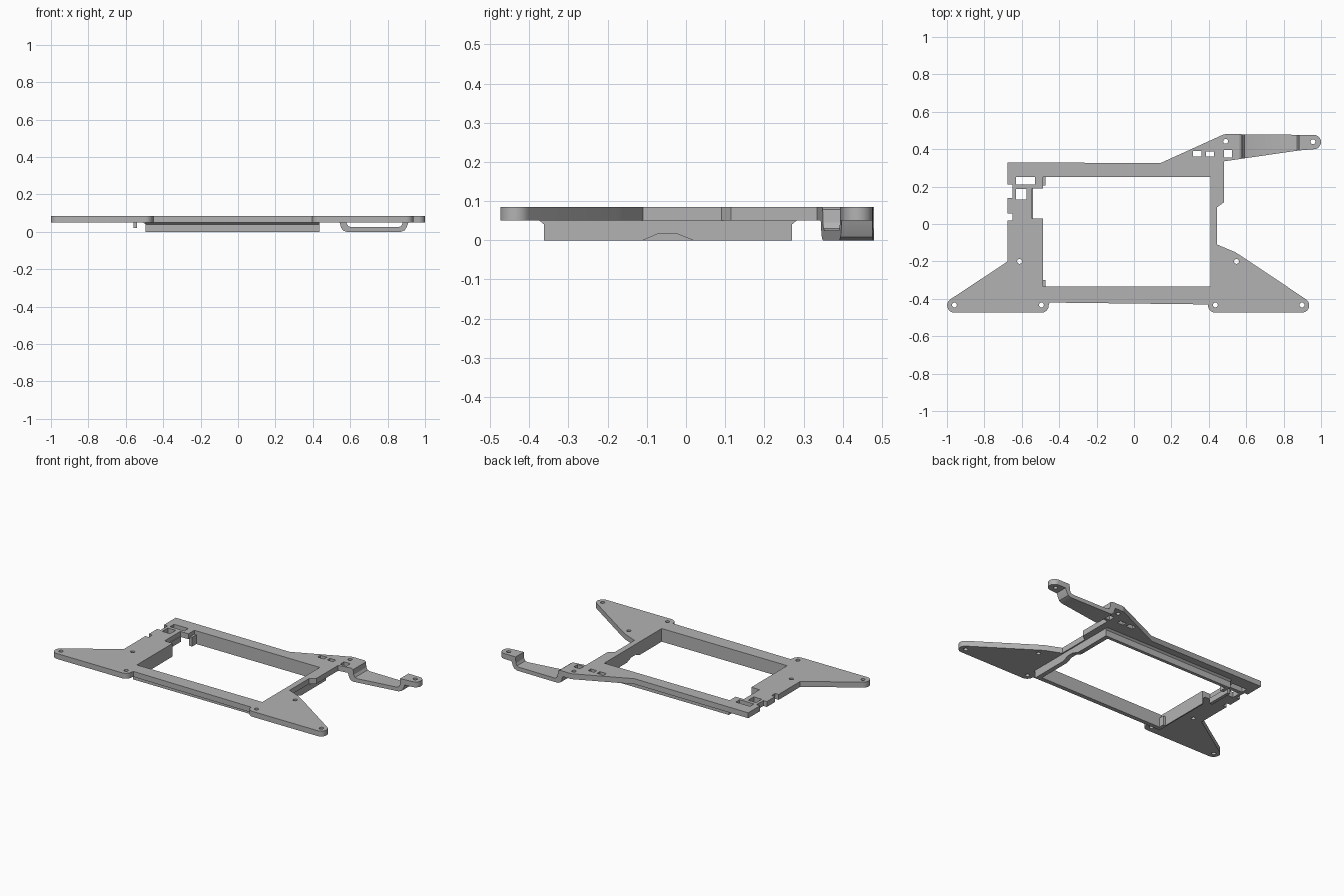
import bpy, bmesh, math

if "Cube" in bpy.data.objects:
    bpy.data.objects.remove(bpy.data.objects["Cube"])

grey = bpy.data.materials.new("grey plastic")
grey.diffuse_color = (0.45, 0.45, 0.45, 1)
grey.use_nodes = True
grey.node_tree.nodes["Principled BSDF"].inputs["Base Color"].default_value = grey.diffuse_color
Z0, Z1 = 0.05, 0.085


def arc(cx, cy, r, a0, a1, n=10):
    """Points on an arc, angles in degrees."""
    return [(cx + r * math.cos(math.radians(a0 + (a1 - a0) * i / n)),
             cy + r * math.sin(math.radians(a0 + (a1 - a0) * i / n))) for i in range(n + 1)]


def rect(x0, x1, y0, y1):
    return [(x0, y0), (x1, y0), (x1, y1), (x0, y1)]


def hole(x, y, r=0.013):
    return arc(x, y, r, 0, 345, 23)


def slab(name, loops, z0, z1):
    """Filled flat outline with holes, extruded from z0 to z1."""
    cu = bpy.data.curves.new(name, 'CURVE')
    cu.dimensions, cu.fill_mode, cu.extrude = '2D', 'BOTH', (z1 - z0) / 2
    for pts in loops:
        sp = cu.splines.new('POLY')
        sp.points.add(len(pts) - 1)
        for p, (x, y) in zip(sp.points, pts):
            p.co = (x, y, 0, 1)
        sp.use_cyclic_u = True
    ob = bpy.data.objects.new(name, cu)
    ob.location.z = (z0 + z1) / 2
    bpy.context.collection.objects.link(ob)
    bpy.ops.object.select_all(action='DESELECT')
    ob.select_set(True)
    bpy.context.view_layer.objects.active = ob
    bpy.ops.object.convert(target='MESH')
    ob = bpy.context.object
    ob.data.materials.clear()
    ob.data.materials.append(grey)
    return ob


def sweep(name, rings, closed=False):
    """Skin a list of equal cross-section rings."""
    bm = bmesh.new()
    vs = [[bm.verts.new(p) for p in r] for r in rings]
    n = len(vs[0])
    for i in range(len(vs) if closed else len(vs) - 1):
        a, b = vs[i], vs[(i + 1) % len(vs)]
        for j in range(n):
            bm.faces.new((a[j], a[(j + 1) % n], b[(j + 1) % n], b[j]))
    if not closed:
        bm.faces.new(vs[0])
        bm.faces.new(vs[-1])
    bmesh.ops.recalc_face_normals(bm, faces=bm.faces)
    me = bpy.data.meshes.new(name)
    bm.to_mesh(me)
    bm.free()
    me.materials.append(grey)
    ob = bpy.data.objects.new(name, me)
    bpy.context.collection.objects.link(ob)
    return ob


# Main plate outline, counter-clockwise from the left wing tip
outline = (arc(-0.96, -0.435, 0.039, 122, 270)
           + arc(-0.495, -0.435, 0.039, 270, 360) + [(-0.452, -0.42), (0.395, -0.43)]
           + arc(0.435, -0.435, 0.039, 180, 270)
           + arc(0.898, -0.435, 0.039, 270, 418)
           + [(0.575, -0.172), (0.54, -0.15), (0.445, -0.11), (0.445, 0.09), (0.48, 0.115),
              (0.48, 0.335), (0.565, 0.347), (0.565, 0.48)]
           + arc(0.49, 0.442, 0.038, 90, 113, 4)
           + [(0.14, 0.325), (-0.675, 0.33), (-0.675, 0.21), (-0.65, 0.21), (-0.65, 0.14),
              (-0.675, 0.14), (-0.675, 0.055), (-0.65, 0.055), (-0.65, 0.02),
              (-0.675, 0.02), (-0.675, -0.2)])
window = [(-0.487, -0.335), (0.408, -0.335), (0.408, 0.25), (-0.487, 0.25),
          (-0.487, 0.19), (-0.545, 0.19), (-0.545, 0.03), (-0.487, 0.03)]
screws = [(-0.96, -0.433), (-0.495, -0.433), (0.435, -0.433), (0.898, -0.433),
          (-0.612, -0.2), (0.548, -0.2), (0.49, 0.442)]
slots = [rect(0.315, 0.362, 0.36, 0.39), rect(0.385, 0.427, 0.36, 0.387),
         rect(0.48, 0.525, 0.355, 0.395), rect(-0.632, -0.53, 0.21, 0.25),
         rect(-0.632, -0.575, 0.13, 0.187)]
slab("main_plate", [outline, window] + slots + [hole(*s) for s in screws], Z0, Z1)


# Skirt walls below the plate, flared where they meet it
def wall(name, a, b, inner, outer, along_x, sign):
    prof = [(inner, 0), (inner, Z0 + 0.005), (outer + sign * 0.012, Z0 + 0.005),
            (outer + sign * 0.012, Z0), (outer, 0.04), (outer, 0)]
    return sweep(name, [[(t, c, z) if along_x else (c, t, z) for c, z in prof] for t in (a, b)])


wall("front_wall", -0.495, 0.437, -0.335, -0.362, True, -1)
wall("back_wall", -0.495, 0.437, 0.25, 0.27, True, 1)
wall("left_wall", -0.335, 0.03, -0.487, -0.495, False, -1)

# Right wall with a shallow tapered notch along its lower edge
notch = [(-0.362, 0), (-0.11, 0), (-0.07, 0.017), (-0.025, 0.017), (0.018, 0), (0.27, 0)]
sweep("right_wall", [[(0.408, y, z), (0.437, y, z), (0.437, y, Z0 + 0.005), (0.408, y, Z0 + 0.005)]
                     for y, z in notch])

# Small corner returns and the rib beside the left cut-out
slab("front_corner_tab", [rect(-0.495, -0.472, -0.337, -0.3)], 0, 0.06)
slab("back_corner_tab", [rect(-0.495, -0.472, 0.207, 0.252)], 0, 0.06)
slab("clip_rib", [rect(-0.56, -0.54, 0.03, 0.19)], 0.02, 0.055)

# Dipped strap of the rear arm: (top x, top z, bottom x, bottom z)
stations = [(0.565, 0.085, 0.54, 0.05), (0.577, 0.078, 0.545, 0.045), (0.58, 0.045, 0.552, 0.02),
            (0.59, 0.03, 0.562, 0.006), (0.605, 0.025, 0.58, 0.0), (0.858, 0.025, 0.872, 0.0),
            (0.872, 0.03, 0.892, 0.008), (0.88, 0.045, 0.902, 0.025), (0.882, 0.085, 0.912, 0.05)]


def front(x):
    return 0.335 + (x - 0.48) * 0.145


def back(x):
    return 0.48 - (x - 0.56) * 0.01


sweep("arm_strap", [[(xt, front(xt), zt), (xt, back(xt), zt), (xb, back(xb), zb), (xb, front(xb), zb)]
                    for xt, zt, xb, zb in stations])

# Rounded arm tip with its screw hole
tip = [(0.882, back(0.882)), (0.882, front(0.882))] + arc(0.962, 0.438, 0.038, -82, 90, 14)
slab("arm_tip", [tip, hole(0.957, 0.44)], Z0, Z1)

# Smooth the rounded edges only
bpy.ops.object.select_all(action='SELECT')
bpy.ops.object.shade_smooth_by_angle(angle=math.radians(25))
